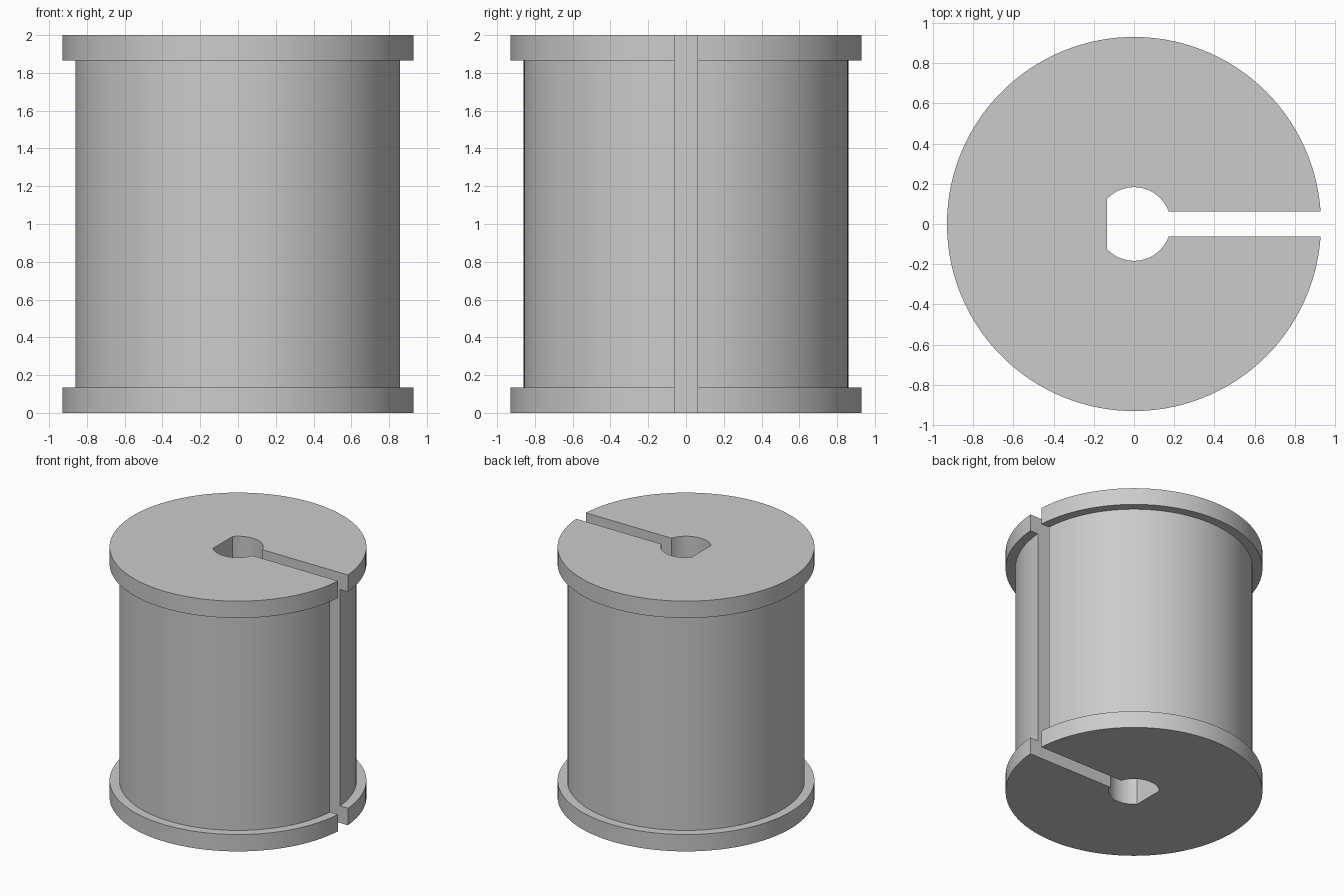
import bpy
import bmesh
from math import asin, cos, sin, sqrt, pi

default = bpy.data.objects.get("Cube")
if default:
    bpy.data.objects.remove(default, do_unlink=True)

# Main dimensions
HEIGHT, RIM = 2.0, 0.135
FLANGE_R, BARREL_R, BORE_R = 0.93, 0.86, 0.183
SLOT_HALF = 0.062
STEPS, KEY_STEP = 120, 44   # the keyed flat of the bore starts at KEY_STEP


def sweep_angle(radius, step):
    """Angle around the axis, starting and ending on the slot walls."""
    start = asin(SLOT_HALF / radius)
    return start + (2 * pi - 2 * start) * step / STEPS


KEY_X = BORE_R * cos(sweep_angle(BORE_R, KEY_STEP))


def ring_point(radius, z, step):
    angle = sweep_angle(radius, step)
    x, y = radius * cos(angle), radius * sin(angle)
    if radius == BORE_R:
        x = max(x, KEY_X)   # flat side of the bore
    return x, y, z


# Closed cross-section: bore, bottom flange, barrel, top flange
section = [
    (BORE_R, 0), (FLANGE_R, 0), (FLANGE_R, RIM), (BARREL_R, RIM),
    (BARREL_R, HEIGHT - RIM), (FLANGE_R, HEIGHT - RIM),
    (FLANGE_R, HEIGHT), (BORE_R, HEIGHT),
]

# Sweep the section around the axis, leaving the slot open
bm = bmesh.new()
rings = [[bm.verts.new(ring_point(r, z, i)) for r, z in section]
         for i in range(STEPS + 1)]
for a, b in zip(rings, rings[1:]):
    for k in range(len(section)):
        n = (k + 1) % len(section)
        bm.faces.new((a[k], a[n], b[n], b[k]))

# Slot walls
bm.faces.new(rings[0])
bm.faces.new(rings[-1])
bmesh.ops.recalc_face_normals(bm, faces=bm.faces)

mesh = bpy.data.meshes.new("slotted_spool")
bm.to_mesh(mesh)
bm.free()
spool = bpy.data.objects.new("slotted_spool", mesh)
bpy.context.collection.objects.link(spool)

# Plain grey material
grey = bpy.data.materials.new("plain_grey")
grey.use_nodes = True
colour = (0.6, 0.6, 0.6, 1)
grey.diffuse_color = colour
grey.node_tree.nodes["Principled BSDF"].inputs["Base Color"].default_value = colour
mesh.materials.append(grey)

# Smooth round walls with sharp rims
bpy.ops.object.select_all(action="DESELECT")
spool.select_set(True)
bpy.context.view_layer.objects.active = spool
bpy.ops.object.shade_smooth_by_angle(angle=pi / 6)
